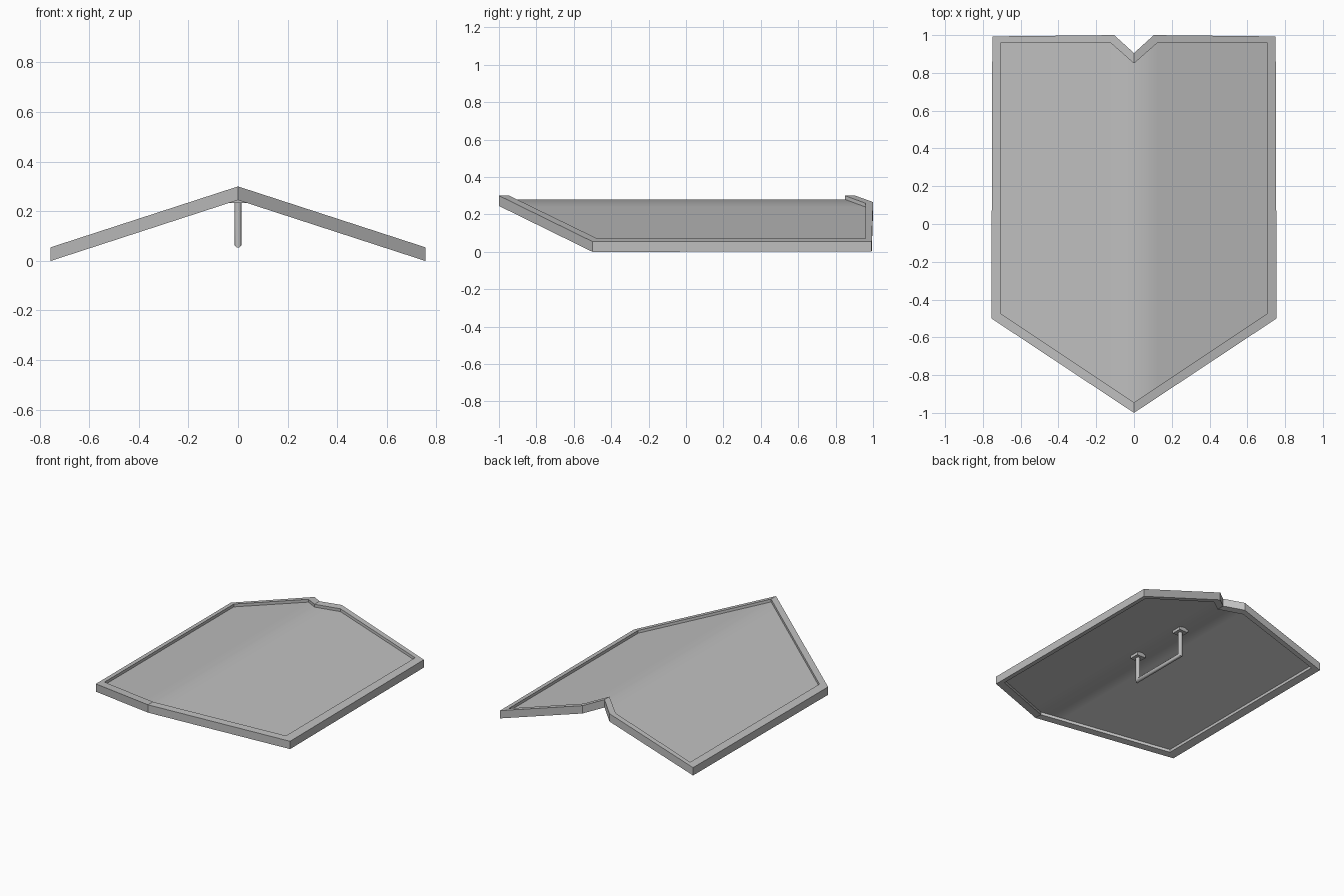
import bpy, bmesh, math
from mathutils import Matrix, Vector

if "Cube" in bpy.data.objects:
    bpy.data.objects.remove(bpy.data.objects["Cube"])

steel = bpy.data.materials.new("grey steel")
steel.use_nodes = True
GREY = (0.52, 0.52, 0.52, 1)
steel.diffuse_color = GREY
steel.node_tree.nodes["Principled BSDF"].inputs["Base Color"].default_value = GREY

RIDGE, SLOPE = 0.30, 0.325


def finish(bm, name, angle):
    bmesh.ops.recalc_face_normals(bm, faces=bm.faces[:])
    me = bpy.data.meshes.new(name)
    bm.to_mesh(me)
    bm.free()
    me.materials.append(steel)
    me.shade_smooth()
    me.set_sharp_from_angle(angle=math.radians(angle))
    ob = bpy.data.objects.new(name, me)
    bpy.context.collection.objects.link(ob)
    return ob


def folded_plate(name, polygons, drop, thickness, angle):
    """Mirror flat polygons over the ridge, fold them and give them thickness."""
    bm = bmesh.new()
    for side in (1, -1):
        for poly in polygons:
            bm.faces.new([bm.verts.new((side * x, y, RIDGE - drop - SLOPE * x))
                          for x, y in poly[::side]])
    bmesh.ops.remove_doubles(bm, verts=bm.verts[:], dist=1e-4)
    ext = bmesh.ops.extrude_face_region(bm, geom=bm.faces[:])
    moved = [g for g in ext["geom"] if isinstance(g, bmesh.types.BMVert)]
    bmesh.ops.translate(bm, verts=moved, vec=(0, 0, -thickness))
    return finish(bm, name, angle)


# half outlines from the front point round to the back notch
outer = [(0, -1), (0.755, -0.5), (0.75, 0.993), (0.105, 1), (0, 0.905)]
inner = [(0, -0.945), (0.705, -0.475), (0.705, 0.96), (0.125, 0.96), (0, 0.85)]

# raised rim
rim_quads = [[outer[i], outer[i + 1], inner[i + 1], inner[i]] for i in range(4)]
folded_plate("shield_rim", rim_quads, 0, 0.055, 30)

# recessed panel, with a softly shaded strip along the ridge
tip, corner, back, notch, notch_mid = inner
t = notch[0] / corner[0]
split = (notch[0], tip[1] + t * (corner[1] - tip[1]))
folded_plate("shield_panel", [[tip, split, notch, notch_mid],
                              [split, corner, back, notch]], 0.02, 0.015, 45)

# handle mounts and grip under the ridge
POSTS = (0.04, 0.47)
RADIUS, GRIP_Z = 0.014, 0.068
for label, y in zip(("front", "back"), POSTS):
    bm = bmesh.new()
    bmesh.ops.create_cube(bm, size=1, matrix=Matrix.Translation((0, y, 0.248))
                          @ Matrix.Diagonal((0.07, 0.07, 0.028, 1)))
    finish(bm, label + "_handle_mount", 30)


# mitred tube: rings of points along the bent path
def ring(bm, y, z, place):
    verts = []
    for k in range(8):
        a = math.tau * (k + 0.5) / 8
        u, v = RADIUS * math.cos(a) * 1.08, RADIUS * math.sin(a) * 1.08
        verts.append(bm.verts.new(Vector((u, y, z)) + Vector(place(v))))
    return verts


bm = bmesh.new()
rings = [ring(bm, POSTS[0], 0.25, lambda v: (0, v, 0)),
         ring(bm, POSTS[0], GRIP_Z, lambda v: (0, v, v)),
         ring(bm, POSTS[1], GRIP_Z, lambda v: (0, -v, v)),
         ring(bm, POSTS[1], 0.25, lambda v: (0, -v, 0))]
for a, b in zip(rings, rings[1:]):
    for k in range(8):
        n = (k + 1) % 8
        bm.faces.new((a[k], a[n], b[n], b[k]))
bm.faces.new(rings[0])
bm.faces.new(rings[-1])
finish(bm, "handle_grip", 50)
